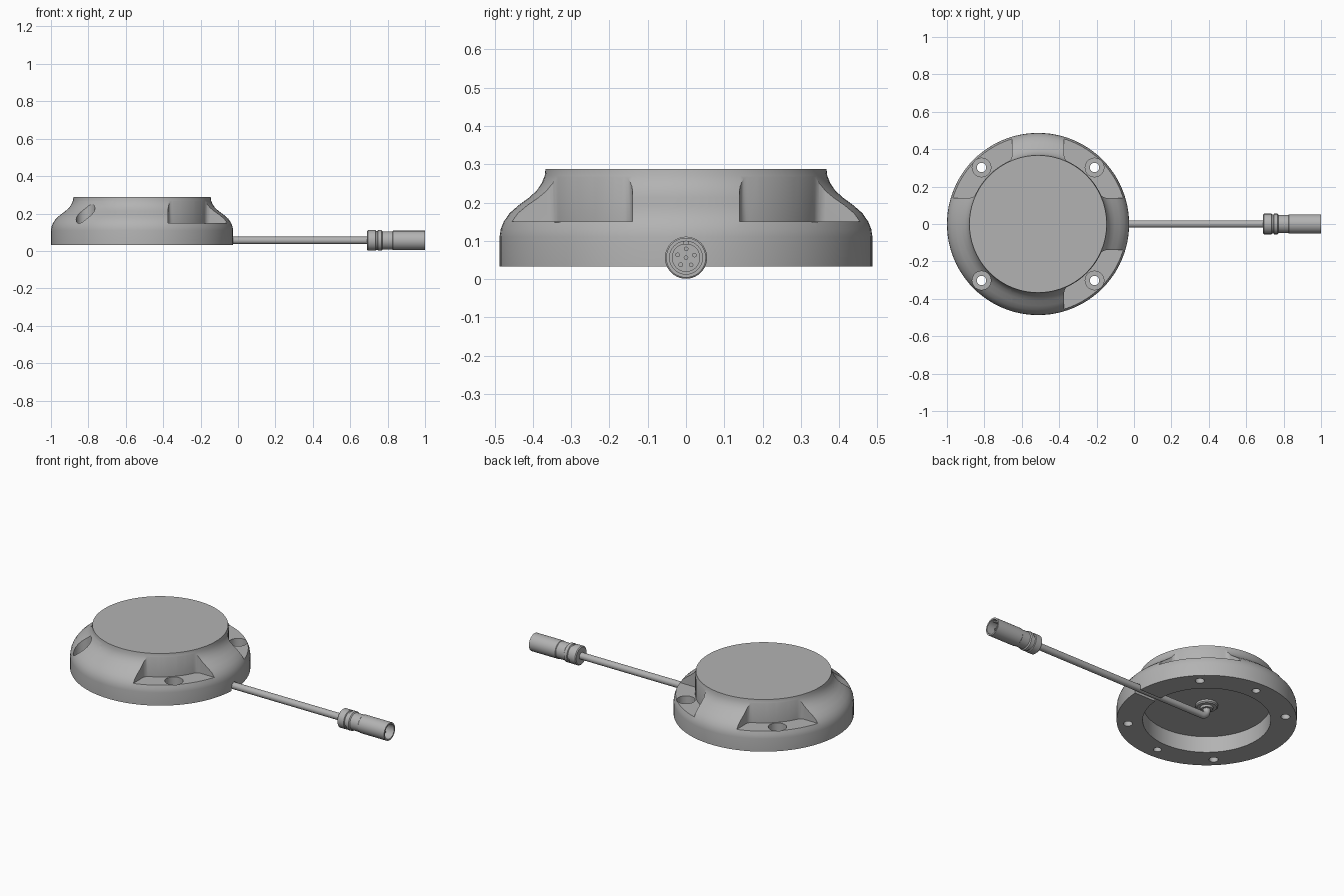
import bpy, bmesh, math
from mathutils import Matrix, Vector

cube = bpy.data.objects.get("Cube")
if cube:
    bpy.data.objects.remove(cube, do_unlink=True)

CX = -0.513          # centre of the round housing
CABLE_Z = 0.056      # height of cable and plug axis

grey = bpy.data.materials.new("satin_grey")
grey.use_nodes = True
colour = (0.45, 0.45, 0.45, 1)
grey.diffuse_color = colour
grey.node_tree.nodes["Principled BSDF"].inputs["Base Color"].default_value = colour


def finish(name, bm, matrix=None):
    """Turn a bmesh into a linked object."""
    bmesh.ops.remove_doubles(bm, verts=bm.verts, dist=1e-5)
    if matrix:
        bm.transform(matrix)
    bmesh.ops.recalc_face_normals(bm, faces=bm.faces)
    mesh = bpy.data.meshes.new(name)
    bm.to_mesh(mesh)
    bm.free()
    mesh.materials.append(grey)
    obj = bpy.data.objects.new(name, mesh)
    bpy.context.collection.objects.link(obj)
    return obj


def smooth(obj, angle=30):
    bpy.ops.object.select_all(action='DESELECT')
    obj.select_set(True)
    bpy.context.view_layer.objects.active = obj
    bpy.ops.object.shade_smooth_by_angle(angle=math.radians(angle))


def lathe(name, profile, steps=48, matrix=None):
    """Revolve (radius, height) points about z."""
    bm = bmesh.new()
    verts = [bm.verts.new((r, 0, z)) for r, z in profile]
    edges = [bm.edges.new(p) for p in zip(verts, verts[1:])]
    bmesh.ops.spin(bm, geom=verts + edges, cent=(0, 0, 0), axis=(0, 0, 1),
                   angle=math.tau, steps=steps, use_merge=True)
    return finish(name, bm, matrix)


def rod(name, r, z0, z1, x=0, y=0, steps=32):
    return lathe(name, [(0, z0), (r, z0), (r, z1), (0, z1)], steps,
                 Matrix.Translation((x, y, 0)))


def prism(name, outline, z0, z1, fillet_at=(), fillet=0.0, matrix=None):
    """Extrude a flat outline upwards, rounding chosen upright edges."""
    bm = bmesh.new()
    base = bm.faces.new([bm.verts.new((x, y, z0)) for x, y in outline])
    new = bmesh.ops.extrude_face_region(bm, geom=[base], use_keep_orig=True)["geom"]
    bmesh.ops.translate(bm, vec=(0, 0, z1 - z0),
                        verts=[v for v in new if isinstance(v, bmesh.types.BMVert)])
    chosen = [outline[i] for i in fillet_at]
    upright = [e for e in bm.edges
               if abs(e.verts[0].co.z - e.verts[1].co.z) > 0.01
               and any((e.verts[0].co.xy - Vector(p)).length < 1e-4 for p in chosen)]
    if upright:
        bmesh.ops.bevel(bm, geom=upright, offset=fillet, segments=4,
                        affect='EDGES', profile=0.5)
    return finish(name, bm, matrix)


def carve(obj, cutters):
    for c in cutters:
        c.hide_render = True
        m = obj.modifiers.new("cut", 'BOOLEAN')
        m.operation, m.solver, m.object = 'DIFFERENCE', 'EXACT', c
    bpy.context.view_layer.update()
    graph = bpy.context.evaluated_depsgraph_get()
    mesh = bpy.data.meshes.new_from_object(obj.evaluated_get(graph))
    obj.modifiers.clear()
    obj.data = mesh
    for c in cutters:
        bpy.data.objects.remove(c, do_unlink=True)


# Housing: flared drum with an open recess underneath
housing = lathe("housing", [
    (0, 0.13), (0.346, 0.13), (0.346, 0.033), (0.487, 0.033), (0.487, 0.11),
    (0.484, 0.13), (0.476, 0.15), (0.461, 0.172), (0.437, 0.193), (0.41, 0.213),
    (0.39, 0.231), (0.377, 0.25), (0.369, 0.27), (0.367, 0.288), (0, 0.288)], 96)

# Four flat pockets between the ribs, each with a counterbored screw hole
cutters = []
RIB, NECK, ARC = 0.14, 0.3705, 10
start = math.asin(RIB / NECK)
sweep = math.pi / 2 - 2 * start
arc = [(NECK * math.cos(start + sweep * i / ARC), NECK * math.sin(start + sweep * i / ARC))
       for i in range(ARC + 1)]
pocket = arc + [(RIB, 0.6), (0.6, 0.6), (0.6, RIB)]
for i in range(4):
    cutters.append(prism("pocket_cutter", pocket, 0.15, 0.4, (0, ARC), 0.02,
                         Matrix.Rotation(i * math.pi / 2, 4, 'Z')))
for sx in (-1, 1):
    for sy in (-1, 1):
        cutters.append(rod("bore_cutter", 0.05, 0.09, 0.3, sx * 0.302, sy * 0.302))
        cutters.append(rod("hole_cutter", 0.025, 0, 0.1, sx * 0.302, sy * 0.302))

# Two blind holes under the rim and the cable slot
for sy in (-1, 1):
    cutters.append(rod("blind_cutter", 0.022, 0, 0.08, 0, sy * 0.415))
HALF = 0.022
slot = [(HALF, 0), (HALF, CABLE_Z)]
slot += [(HALF * math.cos(a * math.pi / 8), CABLE_Z + HALF * math.sin(a * math.pi / 8))
         for a in range(1, 8)]
slot += [(-HALF, CABLE_Z), (-HALF, 0)]
TO_X = Matrix(((0, 0, 1, 0), (1, 0, 0, 0), (0, 1, 0, 0), (0, 0, 0, 1)))
cutters.append(prism("slot_cutter", slot, 0.3, 0.6, matrix=TO_X))
carve(housing, cutters)
housing.location.x = CX
smooth(housing)

# Cable gland on the recess ceiling
gland = lathe("cable_gland", [(0, 0.135), (0.06, 0.135), (0.06, 0.118), (0.054, 0.112),
                              (0.036, 0.112), (0.032, 0.1), (0, 0.1)], 32,
              Matrix.Translation((CX, 0, 0)))
smooth(gland)

# Cable: drops from the gland, bends and runs out to the plug
BEND = 0.035
path = [(CX, 0.125)]
path += [(CX + BEND * (1 - math.cos(a)), CABLE_Z + BEND * (1 - math.sin(a)))
         for a in (i * math.pi / 16 for i in range(9))]
path += [(0.72, CABLE_Z)]
curve = bpy.data.curves.new("cable", 'CURVE')
curve.dimensions = '3D'
curve.bevel_depth = 0.02
curve.bevel_resolution = 6
curve.use_fill_caps = True
spline = curve.splines.new('POLY')
spline.points.add(len(path) - 1)
for point, (x, z) in zip(spline.points, path):
    point.co = (x, 0, z, 1)
curve.materials.append(grey)
cable = bpy.data.objects.new("cable", curve)
bpy.context.collection.objects.link(cable)
bpy.ops.object.select_all(action='DESELECT')
cable.select_set(True)
bpy.context.view_layer.objects.active = cable
bpy.ops.object.convert(target='MESH')
smooth(cable)

# Plug: clamping nut, grooves and a hollow shell
PLUG = Matrix.Translation((0, 0, CABLE_Z)) @ TO_X
plug = lathe("plug_shell", [
    (0, 0.69), (0.05, 0.69), (0.055, 0.695), (0.055, 0.735), (0.05, 0.738),
    (0.05, 0.746), (0.055, 0.749), (0.055, 0.767), (0.049, 0.772), (0.049, 0.825),
    (0.052, 0.828), (0.052, 1.0), (0.043, 1.0), (0.043, 0.92), (0, 0.92)], 40, PLUG)
smooth(plug)

# Socket insert with a ring of contacts and a key
insert = lathe("socket_insert", [(0, 0.915), (0.037, 0.915), (0.037, 0.95), (0, 0.95)], 32, PLUG)
smooth(insert)
spots = [(0, 0)] + [(0.023 * math.cos(i * math.tau / 5 + 0.3), 0.023 * math.sin(i * math.tau / 5 + 0.3))
                    for i in range(5)]
for i, (y, z) in enumerate(spots):
    pin = lathe(f"contact_{i + 1}", [(0, 0.94), (0.006, 0.94), (0.006, 0.962), (0, 0.962)], 12,
                PLUG @ Matrix.Translation((y, z, 0)))
    smooth(pin)
key = prism("socket_key", [(-0.006, 0.034), (0.006, 0.034), (0.006, 0.045), (-0.006, 0.045)],
            0.915, 0.985, matrix=PLUG)
